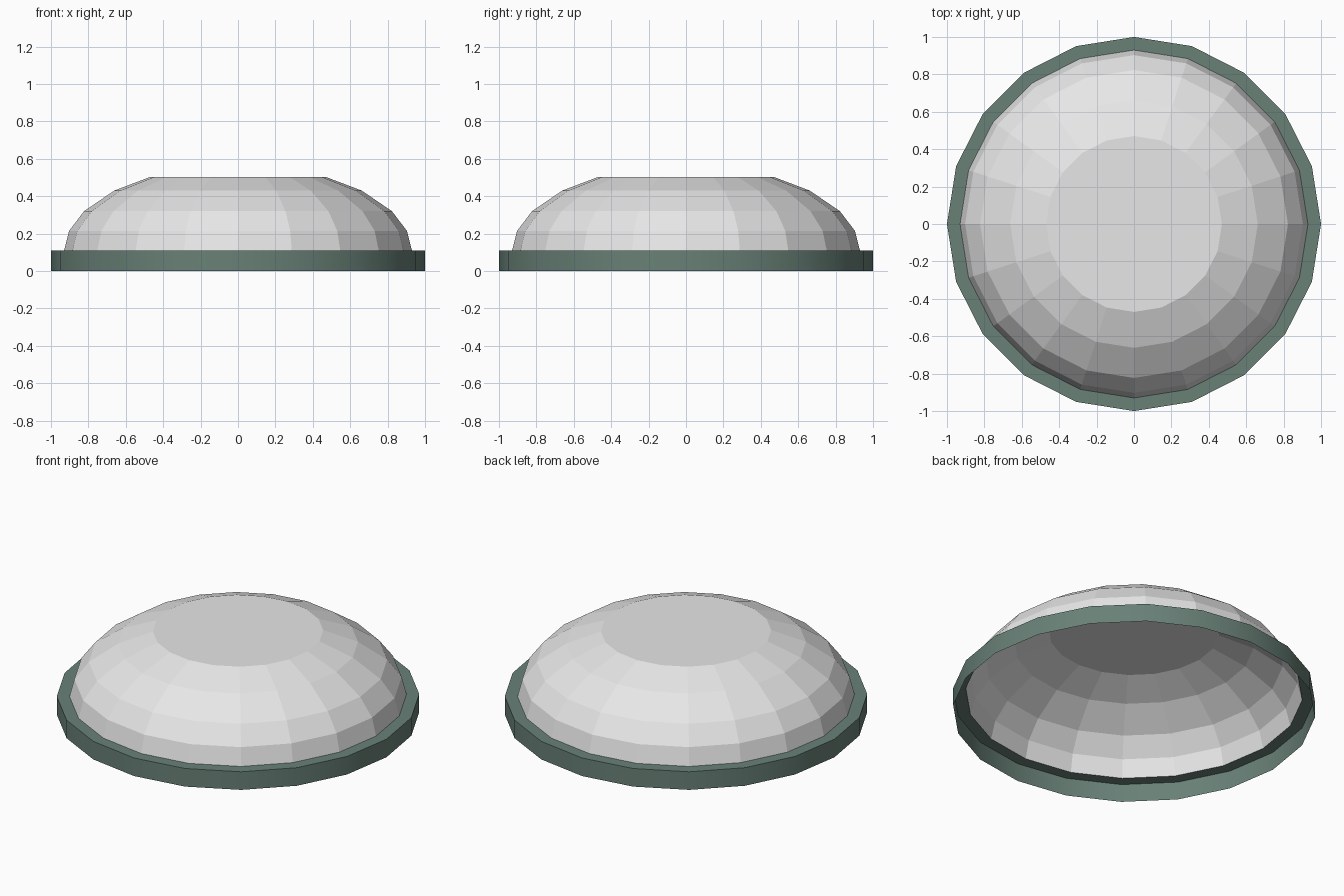
import bpy
import math

if "Cube" in bpy.data.objects:
    bpy.data.objects.remove(bpy.data.objects["Cube"])

SIDES = 20


def material(name, rgb):
    m = bpy.data.materials.new(name)
    m.diffuse_color = (*rgb, 1)
    m.use_nodes = True
    m.node_tree.nodes["Principled BSDF"].inputs["Base Color"].default_value = m.diffuse_color
    return m


def lathe(name, profile, mat, cap=False):
    """Open shell turned around z from (radius, height) points, bottom/outside first."""
    verts, faces = [], []
    for r, z in profile:
        for i in range(SIDES):
            a = 2 * math.pi * i / SIDES
            verts.append((r * math.cos(a), r * math.sin(a), z))
    for k in range(len(profile) - 1):
        for i in range(SIDES):
            j = (i + 1) % SIDES
            b, t = k * SIDES, (k + 1) * SIDES
            faces.append((b + i, b + j, t + j, t + i))
    if cap:
        base = (len(profile) - 1) * SIDES
        faces.append(tuple(range(base, base + SIDES)))
    me = bpy.data.meshes.new(name)
    me.from_pydata(verts, [], faces)
    me.materials.append(mat)
    ob = bpy.data.objects.new(name, me)
    bpy.context.collection.objects.link(ob)
    return ob


green = material("grey green", (0.14, 0.22, 0.185))
grey = material("light grey", (0.8, 0.8, 0.8))

# base rim: outer wall and flat top ledge, open underneath, smooth wall with a sharp edge
rim = lathe("base_rim", [(1, 0), (1, 0.11), (0.93, 0.11)], green)
bpy.context.view_layer.objects.active = rim
rim.select_set(True)
bpy.ops.object.shade_smooth_by_angle(angle=math.radians(30))
rim.select_set(False)

# faceted dome shell with a flat cap
lathe("dome", [(0.93, 0.11), (0.903, 0.215), (0.823, 0.32),
               (0.662, 0.43), (0.47, 0.503)], grey, cap=True)
